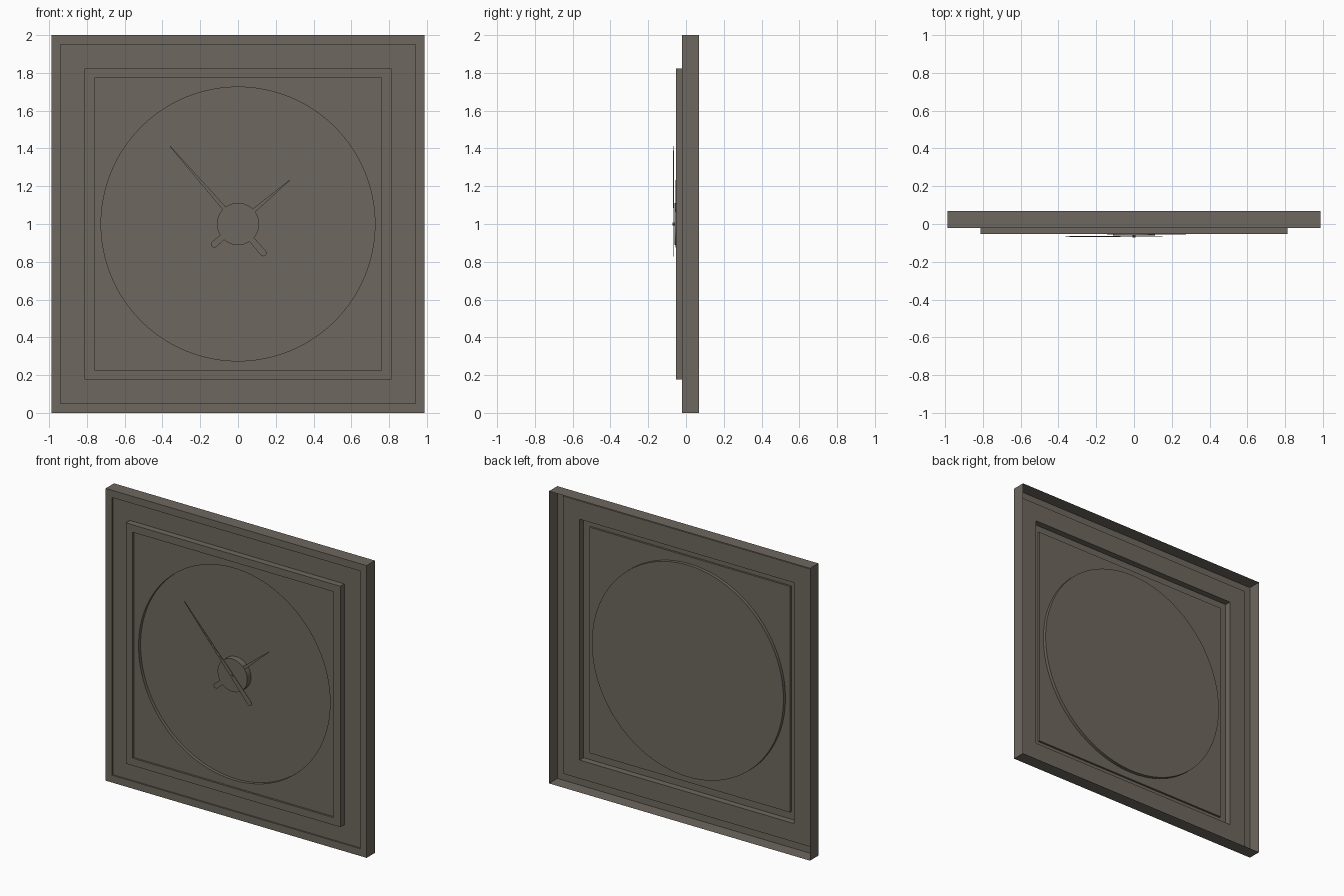
import bpy, bmesh, math
from mathutils import Vector

if "Cube" in bpy.data.objects:
    bpy.data.objects.remove(bpy.data.objects["Cube"])

mat = bpy.data.materials.new("warm_dark_grey")
mat.diffuse_color = (0.155, 0.136, 0.112, 1)
mat.use_nodes = True
mat.node_tree.nodes["Principled BSDF"].inputs["Base Color"].default_value = mat.diffuse_color
CZ = 1.0  # height of the clock centre


def finish(name, bm, angle=None):
    me = bpy.data.meshes.new(name)
    bm.to_mesh(me)
    bm.free()
    me.materials.append(mat)
    ob = bpy.data.objects.new(name, me)
    bpy.context.collection.objects.link(ob)
    if angle:
        bpy.ops.object.select_all(action='DESELECT')
        ob.select_set(True)
        bpy.context.view_layer.objects.active = ob
        bpy.ops.object.shade_smooth_by_angle(angle=math.radians(angle))
    return ob


def ring(bm, hx, hz, y, n, round_=False):
    """Rectangle or circle loop of n points, corners at 45 degrees."""
    out = []
    for i in range(n):
        a = math.pi / 4 + 2 * math.pi * i / n
        c, s = math.cos(a), math.sin(a)
        m = 1 if round_ else max(abs(c), abs(s))
        out.append(bm.verts.new((hx * c / m, y, CZ + hz * s / m)))
    return out


def stepped_sheet(name, rings, n, cap=False, angle=None):
    """Open sheet through nested loops, facing the front."""
    bm = bmesh.new()
    loops = [ring(bm, hx, hz, y, n, r) for hx, hz, y, r in rings]
    for a, b in zip(loops, loops[1:]):
        for i in range(n):
            j = (i + 1) % n
            bm.faces.new((a[i], a[j], b[j], b[i]))
    if cap:
        bm.faces.new(loops[-1])
    return finish(name, bm, angle)


def plate(name, pts, direction, y_front, y_back, angle=None):
    """Flat extruded outline; u runs along direction, v across it."""
    d = Vector(direction).normalized()
    bm = bmesh.new()
    f = [bm.verts.new((u * d.x - v * d.y, y_front, CZ + u * d.y + v * d.x)) for u, v in pts]
    b = [bm.verts.new((p.co.x, y_back, p.co.z)) for p in f]
    bm.faces.new(f)
    bm.faces.new(b[::-1])
    for i in range(len(f)):
        j = (i + 1) % len(f)
        bm.faces.new((f[j], f[i], b[i], b[j]))
    bmesh.ops.recalc_face_normals(bm, faces=bm.faces)
    return finish(name, bm, angle)


def hand(name, direction, length, tail, r, y):
    # round tail, slim waist, blade tapering to the tip
    pts = [(-tail + r * math.cos(a), r * math.sin(a))
           for a in (math.pi / 2 + math.pi * k / 12 for k in range(13))]
    pts += [(0.0, -0.013), (0.11, -0.011), (length, -0.002),
            (length, 0.002), (0.11, 0.011), (0.0, 0.013)]
    plate(name, pts, direction, y, y + 0.003)
    # narrow inlay along the blade
    inlay = [(0.115, -0.004), (length - 0.03, -0.001),
             (length - 0.03, 0.001), (0.115, 0.004)]
    plate(name + "_inlay", inlay, direction, y - 0.001, y + 0.001)


# Outer case: open at the back, raised rim and recessed panel
stepped_sheet("outer_case", [(0.988, 1.0, 0.07, False), (0.988, 1.0, -0.02, False),
                             (0.94, 0.95, -0.02, False), (0.94, 0.95, -0.01, False),
                             (0.812, 0.824, -0.01, False)], 4)
# Raised inner frame
stepped_sheet("inner_frame", [(0.812, 0.824, -0.01, False), (0.812, 0.824, -0.053, False),
                              (0.76, 0.773, -0.053, False), (0.76, 0.773, -0.04, False)], 4)
# Square face with a sunken round dial
stepped_sheet("dial", [(0.76, 0.773, -0.04, False), (0.725, 0.725, -0.04, True),
                       (0.725, 0.725, -0.018, True)], 128, cap=True, angle=30)


# Centre disc and pin
def circle(r, n):
    return [(r * math.cos(2 * math.pi * i / n), r * math.sin(2 * math.pi * i / n)) for i in range(n)]


plate("centre_disc", circle(0.112, 64), (1, 0), -0.060, -0.0185, 30)
plate("centre_pin", circle(0.008, 20), (1, 0), -0.071, -0.058, 30)

# Hands
hand("hour_hand", (0.275, 0.233), 0.36, 0.165, 0.018, -0.058)
hand("minute_hand", (-0.36, 0.412), 0.547, 0.203, 0.018, -0.067)
